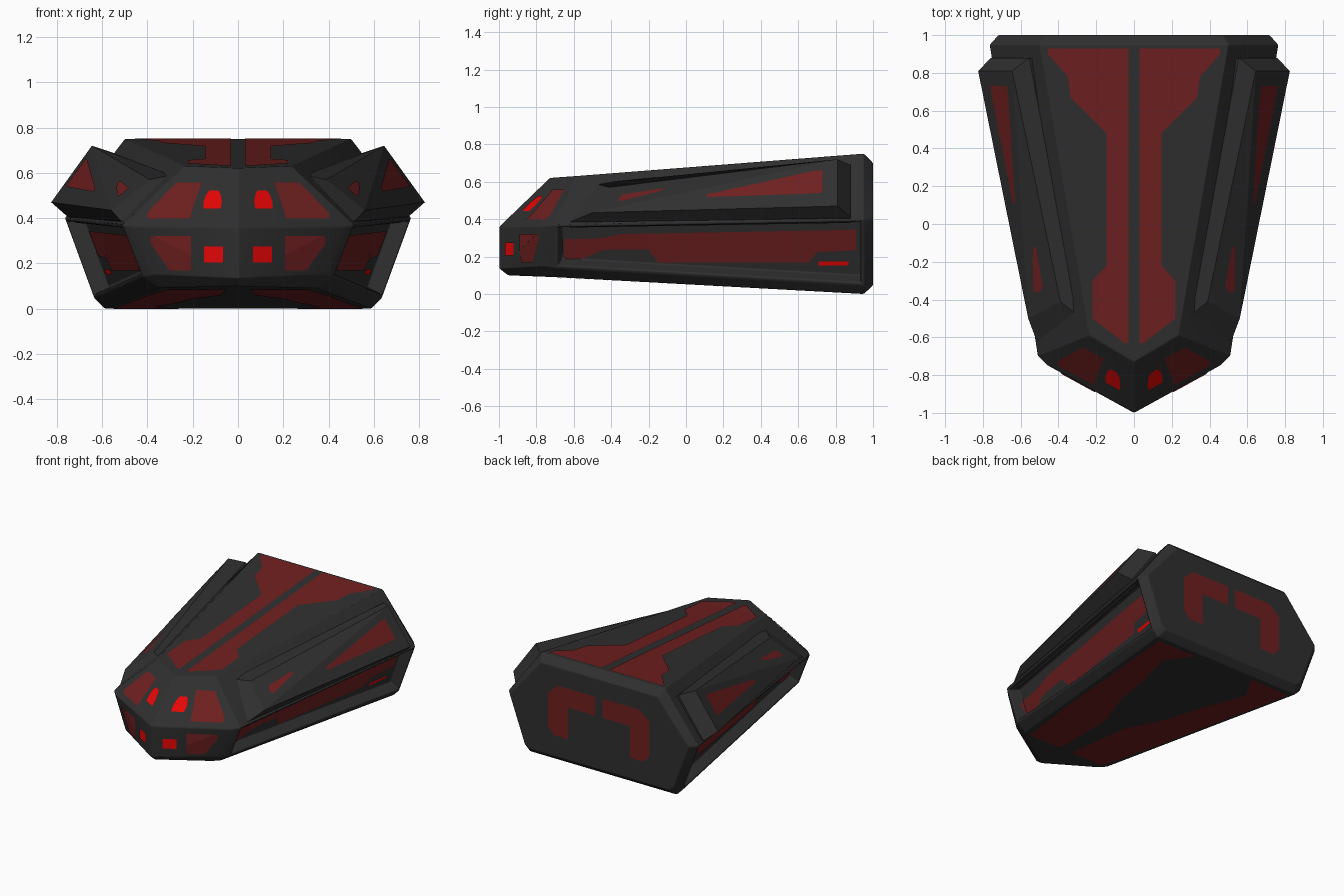
import bpy, bmesh, math
from mathutils import Vector

if "Cube" in bpy.data.objects:
    bpy.data.objects.remove(bpy.data.objects["Cube"])


def material(name, rgb):
    m = bpy.data.materials.new(name)
    m.diffuse_color = (*rgb, 1)
    m.use_nodes = True
    m.node_tree.nodes["Principled BSDF"].inputs["Base Color"].default_value = m.diffuse_color
    return m


DARK = material("charcoal", (0.029, 0.029, 0.029))
RED = material("dark red", (0.16, 0.014, 0.014))
BRIGHT = material("bright red", (0.9, 0.002, 0.002))


def make_object(name, bm, mat, mirror=False):
    mesh = bpy.data.meshes.new(name)
    bm.to_mesh(mesh)
    mesh.materials.append(mat)
    ob = bpy.data.objects.new(name, mesh)
    bpy.context.collection.objects.link(ob)
    if mirror:
        ob.modifiers.new("mirror", "MIRROR")
    return ob


def convex(points):
    """Faceted solid wrapped around a few corner points."""
    bm = bmesh.new()
    for p in points:
        bm.verts.new(p)
    bmesh.ops.convex_hull(bm, input=bm.verts[:])
    bmesh.ops.delete(bm, geom=[v for v in bm.verts if not v.link_faces], context='VERTS')
    bmesh.ops.dissolve_limit(bm, angle_limit=0.05, verts=bm.verts[:], edges=bm.edges[:])
    bmesh.ops.recalc_face_normals(bm, faces=bm.faces[:])
    return bm


# view: (length axis, cross axis, facing direction)
VIEWS = {
    "top": (1, 0, Vector((0, 0, 1))), "bottom": (1, 0, Vector((0, 0, -1))),
    "front": (2, 0, Vector((0, -1, 0))), "back": (2, 0, Vector((0, 1, 0))),
    "side": (1, 2, Vector((1, 0, 0))),
}


def panel(name, source, view, mat, *ladders):
    """Thin painted plate: surface of source trimmed to rows of (t, low, high)."""
    ta, ca, facing = VIEWS[view]
    out = bmesh.new()
    for rows in ladders:
        for (t0, a0, b0), (t1, a1, b1) in zip(rows, rows[1:]):
            quad = []
            for t, c in ((t0, a0), (t0, b0), (t1, b1), (t1, a1)):
                p = Vector((0, 0, 0))
                p[ta], p[ca] = t, c
                quad.append(p)
            centre = sum(quad, Vector()) / 4
            bm = source.copy()
            bm.normal_update()
            away = [f for f in bm.faces if f.normal.dot(facing) < 0.25]
            bmesh.ops.delete(bm, geom=away, context='FACES')
            for i in range(4):
                p, q = quad[i], quad[(i + 1) % 4]
                n = (q - p).cross(facing).normalized()
                if n.dot(centre - p) > 0:
                    n = -n
                bmesh.ops.bisect_plane(bm, geom=bm.verts[:] + bm.edges[:] + bm.faces[:],
                                       plane_co=p, plane_no=n, clear_outer=True)
            for f in bm.faces:
                out.faces.new([out.verts.new(v.co + f.normal * 0.004) for v in f.verts])
            bm.free()
    make_object(name, out, mat, mirror=True)


# Main hull: wedge body with pointed nose and chamfered rear and bottom rims
half = [
    (0, -1, 0.36), (0, -1, 0.135), (0, -0.955, 0.10), (0, -0.73, 0.62),
    (0.235, -0.59, 0.63), (0.465, -0.745, 0.365), (0.51, -0.70, 0.37),
    (0.42, -0.70, 0.14), (0.368, -0.77, 0.15), (0.35, -0.70, 0.09), (0.31, -0.75, 0.093),
    (0.50, 0.95, 0.75), (0.765, 0.95, 0.40), (0.635, 0.95, 0.045), (0.59, 0.95, 0),
    (0.47, 1, 0.70), (0.72, 1, 0.40), (0.60, 1, 0.07), (0.56, 1, 0.045),
]
hull = convex(half + [(-x, y, z) for x, y, z in half if x])

# Deep recessed bays in the lower flanks
for s in (1, -1):
    flank = [f for f in hull.faces if f.normal.x * s > 0.905 and f.normal.z < -0.1]
    for thick, depth in ((0.016, 0), (0.010, -0.078)):
        bmesh.ops.inset_region(hull, faces=flank, thickness=thick, depth=depth,
                               use_even_offset=True, use_boundary=True)
hull.normal_update()
hull_ob = make_object("hull", hull, DARK)
hull_ob.data.shade_smooth()

# Softened hull edges
bevel = hull_ob.modifiers.new("soft_edges", "BEVEL")
bevel.width = 0.012
bevel.segments = 2
bevel.limit_method = 'ANGLE'
bevel.angle_limit = math.radians(20)
bevel.harden_normals = True

# Armour pods on the upper flanks: sunk foot, base line and raised outer plate
base = [(0.555, 0.88, 0.69), (0.757, 0.88, 0.41), (0.515, -0.62, 0.385), (0.295, -0.49, 0.59)]
outer = [(0.645, 0.81, 0.72), (0.825, 0.81, 0.47), (0.56, -0.50, 0.435), (0.39, -0.41, 0.57)]
sunk = [(x - 0.04, y, z - 0.03) for x, y, z in base]
pod = bmesh.new()
rings = [[pod.verts.new(p) for p in ring] for ring in (sunk, base, outer)]
for lower, upper in zip(rings, rings[1:]):
    for i in range(4):
        j = (i + 1) % 4
        pod.faces.new((lower[i], lower[j], upper[j], upper[i]))
a, b, c, d = rings[2]
pod.faces.new((a, b, c))
pod.faces.new((a, c, d))
pod.faces.new(rings[0])
bmesh.ops.recalc_face_normals(pod, faces=pod.faces[:])
make_object("side_pod", pod, DARK, mirror=True)

# Dark red painted panels
panel("spine_panel", hull, "top", RED,
      [(.93, .03, .455), (.90, .03, .455), (.78, .03, .35), (.67, .03, .335), (.48, .03, .145),
       (-.22, .03, .145), (-.30, .03, .22), (-.50, .03, .22), (-.63, .03, .05)])
panel("nose_panel", hull, "front", RED,
      [(.395, .21, .40), (.42, .205, .40), (.555, .16, .27)],
      [(.17, .205, .30), (.29, .205, .385), (.32, .205, .385)])
panel("flank_panel", hull, "side", RED,
      [(-.65, .185, .295), (-.55, .19, .295), (-.45, .235, .30), (-.36, .24, .32),
       (-.20, .24, .325), (-.15, .17, .325), (.66, .17, .34), (.70, .225, .34),
       (.91, .235, .345)])
panel("pod_panel", pod, "side", RED,
      [(.11, .515, .53), (.68, .535, .655), (.73, .54, .66)],
      [(-.36, .493, .51), (-.335, .497, .53), (-.20, .53, .55), (-.12, .552, .562)])
panel("rear_panel", hull, "back", RED,
      [(.57, .03, .33), (.50, .03, .41), (.43, .03, .41)],
      [(.43, .25, .41), (.25, .25, .41), (.20, .25, .36)])
panel("belly_panel", hull, "bottom", RED,
      [(.92, .24, .555), (.72, .36, .53), (.38, .26, .48), (.10, .20, .44),
       (-.20, .08, .40), (-.70, .05, .31)])

# Bright lights on the nose and in the flank bays
panel("nose_light", hull, "front", BRIGHT,
      [(.44, .075, .15), (.47, .07, .15), (.50, .075, .14), (.52, .085, .125)],
      [(.205, .065, .148), (.275, .065, .148)])
panel("flank_light", hull, "side", BRIGHT, [(.71, .152, .174), (.87, .155, .174)])
